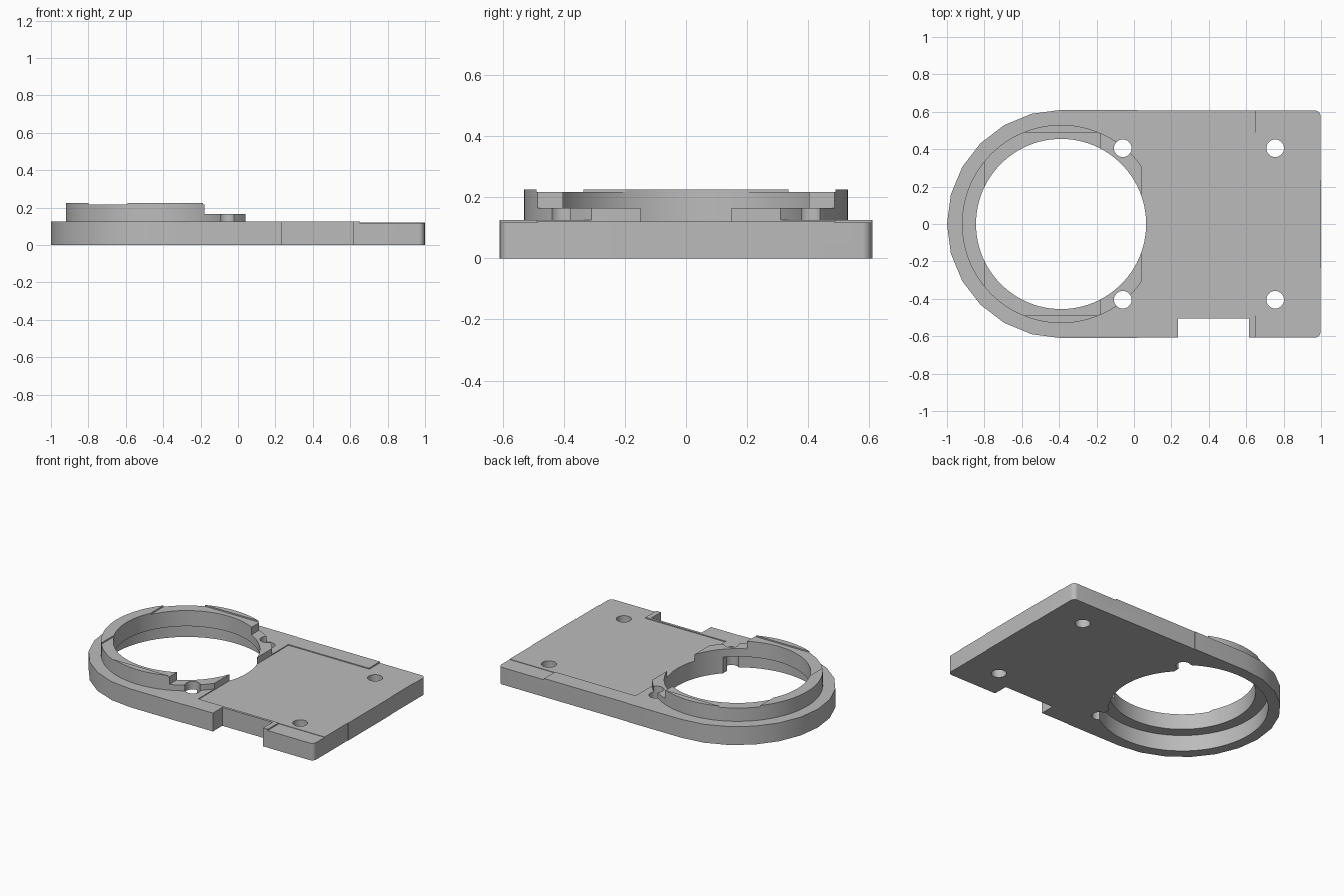
import bpy, bmesh
from math import cos, sin, pi, radians

if "Cube" in bpy.data.objects:
    bpy.data.objects.remove(bpy.data.objects["Cube"], do_unlink=True)

grey = bpy.data.materials.new("plain grey")
grey.use_nodes = True
colour = (0.5, 0.5, 0.5, 1)
grey.diffuse_color = colour
grey.node_tree.nodes["Principled BSDF"].inputs["Base Color"].default_value = colour

CX = -0.39            # centre of the large opening
OPEN_R, RING_R = 0.455, 0.53
PLATE_TOP = 0.126


def prism(name, points, z0, z1):
    """Extrude a flat outline between two heights."""
    bm = bmesh.new()
    face = bm.faces.new([bm.verts.new((x, y, z0)) for x, y in points])
    result = bmesh.ops.extrude_face_region(bm, geom=[face])
    for v in result["geom"]:
        if isinstance(v, bmesh.types.BMVert):
            v.co.z = z1
    bmesh.ops.recalc_face_normals(bm, faces=bm.faces)
    mesh = bpy.data.meshes.new(name)
    bm.to_mesh(mesh)
    bm.free()
    mesh.materials.append(grey)
    obj = bpy.data.objects.new(name, mesh)
    bpy.context.collection.objects.link(obj)
    return obj


def arc(x, y, r, start, end, steps):
    return [(x + r * cos(radians(start + (end - start) * i / steps)),
             y + r * sin(radians(start + (end - start) * i / steps)))
            for i in range(steps + 1)]


def disc(name, x, y, r, z0, z1, n=96):
    return prism(name, arc(x, y, r, 0, 360, n)[:-1], z0, z1)


def box(name, x0, x1, y0, y1, z0, z1):
    return prism(name, [(x0, y0), (x1, y0), (x1, y1), (x0, y1)], z0, z1)


def combine(obj, cutter, operation="DIFFERENCE"):
    """Apply a boolean and throw the helper away."""
    cutter.hide_render = True
    mod = obj.modifiers.new("cut", "BOOLEAN")
    mod.operation = operation
    mod.solver = "EXACT"
    mod.object = cutter
    bpy.context.view_layer.objects.active = obj
    bpy.ops.object.modifier_apply(modifier=mod.name)
    bpy.data.objects.remove(cutter, do_unlink=True)


# Base plate: half-round end, slightly narrower straight end, small rounded corners
upper = [(1, 0.235), (0.997, 0.235)]
upper += arc(0.967, 0.577, 0.03, 0, 90, 6)
upper += [(0.02, 0.607), (0.02, 0.61)]
half_round = arc(CX, 0, 0.61, 90, 270, 12)
lower = [(x, -y) for x, y in reversed(upper)]
plate = prism("base_plate", upper + half_round + lower, 0, PLATE_TOP)

# Shallow floor, lowered end corners and side notch
combine(plate, box("floor_cut", 0.04, 1.1, -0.488, 0.488, 0.12, 0.3))
for s in (-1, 1):
    y0, y1 = sorted((s * 0.486, s * 0.7))
    combine(plate, box("corner_cut", 0.65, 1.1, y0, y1, 0.117, 0.3))
combine(plate, box("notch_cut", 0.235, 0.615, -0.7, -0.505, -0.1, 0.3))

# Large opening with a wider recess underneath the round end
recess = disc("recess_cut", CX, 0, RING_R + 0.003, -0.1, 0.11)
combine(recess, box("recess_limit", -1.2, -0.06, -1, 1, -0.2, 0.3), "INTERSECT")
combine(plate, recess)
combine(plate, disc("opening_cut", CX, 0, OPEN_R, -0.1, 0.4))

# Raised collar: the tall part stops at one side, a low step carries on
collar = disc("raised_collar", CX, 0, RING_R, 0.118, 0.226)
combine(collar, disc("collar_bore", CX, 0, OPEN_R, 0, 0.4))
combine(collar, box("end_cut", 0.04, 0.4, -1, 1, 0, 0.4))
combine(collar, box("step_cut", -0.18, 0.3, -1, 1, 0.165, 0.4))
combine(collar, box("rim_cut", -0.8, 0.4, -0.49, 0.49, 0.217, 0.4))

# Screw holes
for s in (-1, 1):
    for x in (-0.06, 0.755):
        combine(plate, disc("screw_hole", x, s * 0.405, 0.047, -0.1, 0.4, 32))
    combine(collar, disc("screw_hole", -0.06, s * 0.405, 0.047, -0.1, 0.4, 32))

# Smooth the curved walls, keep corners crisp
bpy.ops.object.select_all(action="DESELECT")
for obj in (plate, collar):
    obj.select_set(True)
bpy.context.view_layer.objects.active = plate
bpy.ops.object.shade_smooth_by_angle(angle=radians(20))
